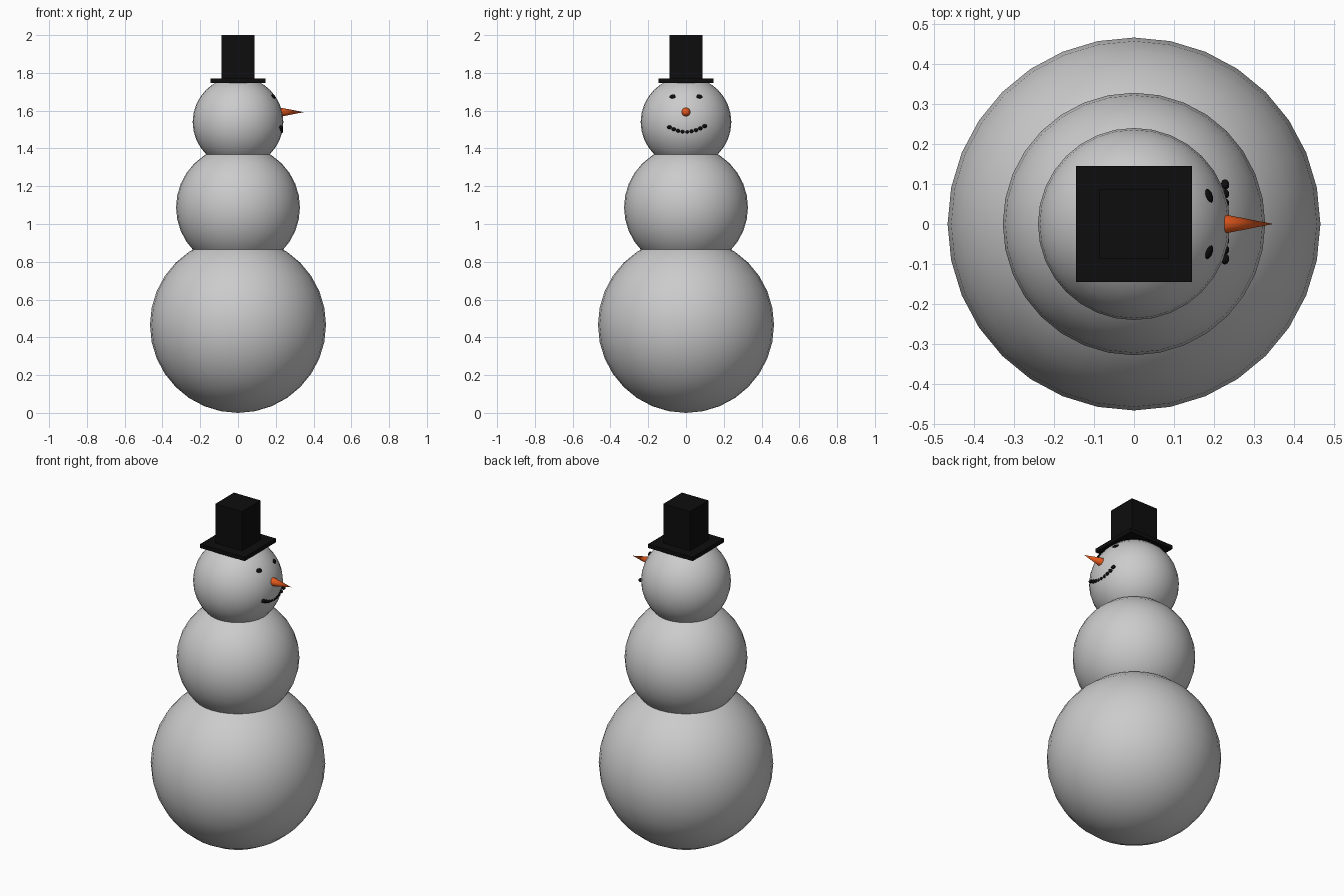
import bpy
import math
from mathutils import Vector

if "Cube" in bpy.data.objects:
    bpy.data.objects.remove(bpy.data.objects["Cube"])


def material(name, rgb):
    m = bpy.data.materials.new(name)
    m.diffuse_color = (*rgb, 1.0)
    m.use_nodes = True
    m.node_tree.nodes["Principled BSDF"].inputs["Base Color"].default_value = m.diffuse_color
    return m


SNOW = material("snow_grey", (0.6, 0.6, 0.6))
BLACK = material("coal_black", (0.004, 0.004, 0.004))
ORANGE = material("carrot_orange", (0.8, 0.1, 0.012))


def finish(name, mat, smooth=True):
    ob = bpy.context.object
    ob.name = name
    ob.data.materials.append(mat)
    if smooth:
        bpy.ops.object.shade_smooth_by_angle(angle=math.radians(40))
    return ob


def ball(name, z, r):
    bpy.ops.mesh.primitive_uv_sphere_add(segments=32, ring_count=16, radius=r, location=(0, 0, z))
    return finish(name, SNOW)


def pebble(name, loc, size, normal):
    # flattened lump; its local x axis points along the surface normal
    bpy.ops.mesh.primitive_uv_sphere_add(segments=16, ring_count=8, radius=1, location=loc)
    ob = finish(name, BLACK)
    ob.scale = size
    n = Vector(normal)
    ob.rotation_euler = (0, -math.atan2(n.z, math.hypot(n.x, n.y)), math.atan2(n.y, n.x))
    return ob


def box(name, half, z0, z1):
    bpy.ops.mesh.primitive_cube_add(size=2, location=(0, 0, (z0 + z1) / 2))
    bpy.context.object.scale = (half, half, (z1 - z0) / 2)
    return finish(name, BLACK, smooth=False)


# three stacked snowballs
HEAD_Z = 1.54
ball("lower_body", 0.466, 0.466)
ball("upper_body", 1.088, 0.328)
ball("head", HEAD_Z, 0.24)

# square hat
box("hat_brim", 0.145, 1.747, 1.77)
box("hat_crown", 0.087, 1.768, 2.0)

# carrot nose pointing along +x
x0, x1 = 0.215, 0.348
bpy.ops.mesh.primitive_cone_add(vertices=32, radius1=0.026, radius2=0, depth=x1 - x0,
                                location=((x0 + x1) / 2, 0, 1.592),
                                rotation=(0, math.pi / 2, 0))
finish("carrot_nose", ORANGE)

# eyes lying on the head surface
for side, label in ((-1, "right"), (1, "left")):
    p = Vector((0.188, side * 0.071, 1.675))
    pebble("eye_" + label, p, (0.006, 0.018, 0.012), p - Vector((0, 0, HEAD_Z)))

# smiling row of mouth pebbles
COUNT = 9
for i in range(COUNT):
    y = -0.088 + 0.187 * i / (COUNT - 1)
    end = i in (0, COUNT - 1)
    w = 0.013 if end else 0.0115
    pebble("mouth_pebble_%d" % (i + 1), (0.228, y, 1.489 + 3.0 * y * y),
           (0.01, w, 0.01), (1, y * 2, 0))
